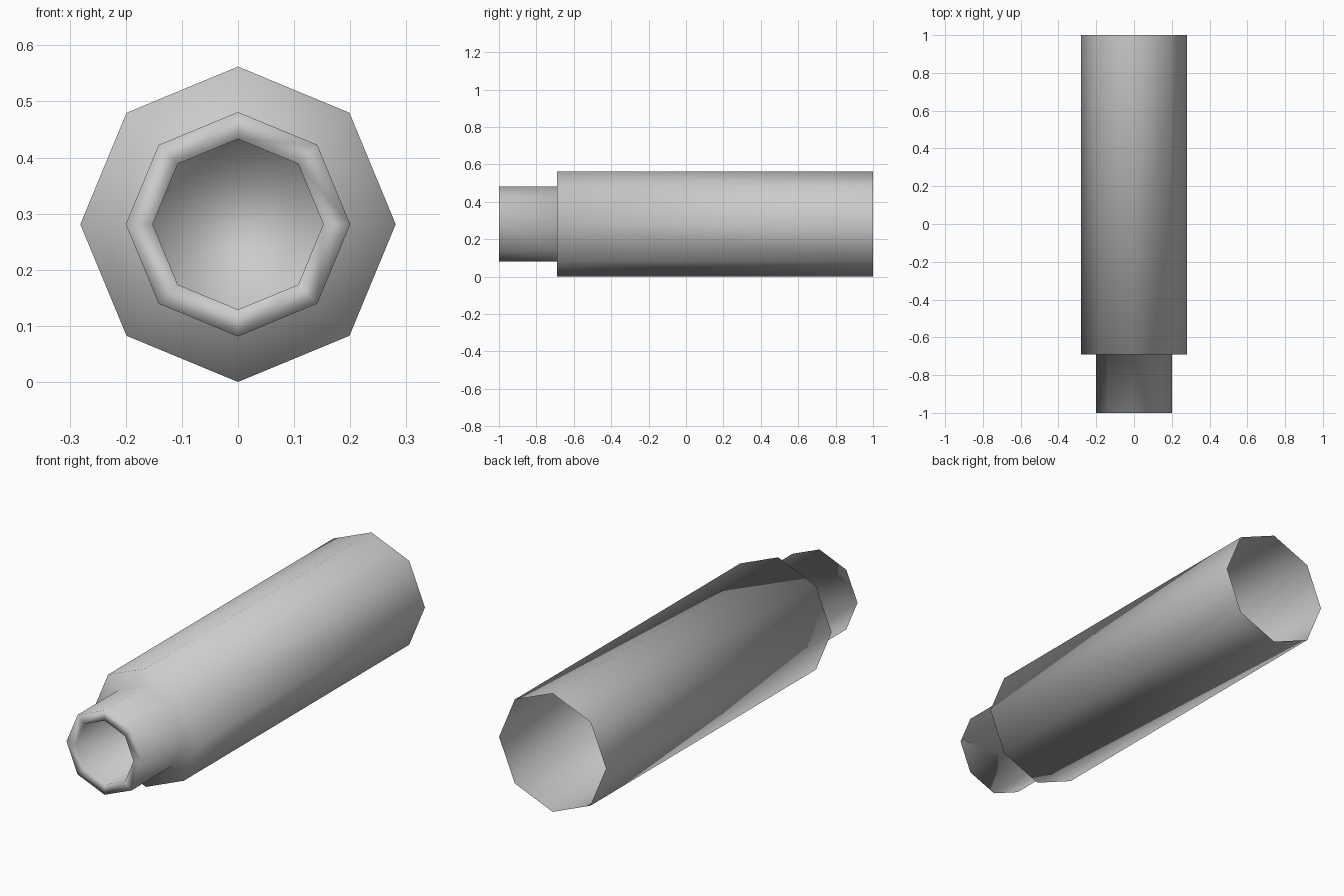
import bpy, bmesh, math

cube = bpy.data.objects.get("Cube")
if cube:
    bpy.data.objects.remove(cube, do_unlink=True)

SIDES = 8
RADIUS = 0.281

# Plain grey material
grey = bpy.data.materials.new("light_grey")
grey.use_nodes = True
colour = (0.6, 0.6, 0.6, 1)
grey.diffuse_color = colour
grey.node_tree.nodes["Principled BSDF"].inputs["Base Color"].default_value = colour

# Profile (radius, y): open back, sleeve, step, neck, rim, bore
profile = [(RADIUS, 1.0), (RADIUS, -0.69), (0.2, -0.69),
           (0.2, -1.0), (0.152, -1.0), (0.152, -0.69)]


def ring(bm, radius, y):
    """Octagon around the tube axis with a corner at the top."""
    angles = [math.tau * i / SIDES for i in range(SIDES)]
    return [bm.verts.new((radius * math.cos(a), y, RADIUS + radius * math.sin(a)))
            for a in angles]


bm = bmesh.new()
rings = [ring(bm, r, y) for r, y in profile]
for a, b in zip(rings, rings[1:]):
    for i in range(SIDES):
        j = (i + 1) % SIDES
        bm.faces.new((a[i], b[i], b[j], a[j]))

# Bore floor, facing the front
bm.faces.new(rings[-1])
bmesh.ops.recalc_face_normals(bm, faces=bm.faces)
# Outward normals: the step must face the front
step = next(f for f in bm.faces if all(v in rings[1] + rings[2] for v in f.verts))
if step.normal.y > 0:
    bmesh.ops.reverse_faces(bm, faces=bm.faces)
for f in bm.faces:
    f.smooth = True

mesh = bpy.data.meshes.new("stepped_tube")
bm.to_mesh(mesh)
bm.free()
mesh.materials.append(grey)
tube = bpy.data.objects.new("stepped_tube", mesh)
bpy.context.collection.objects.link(tube)
